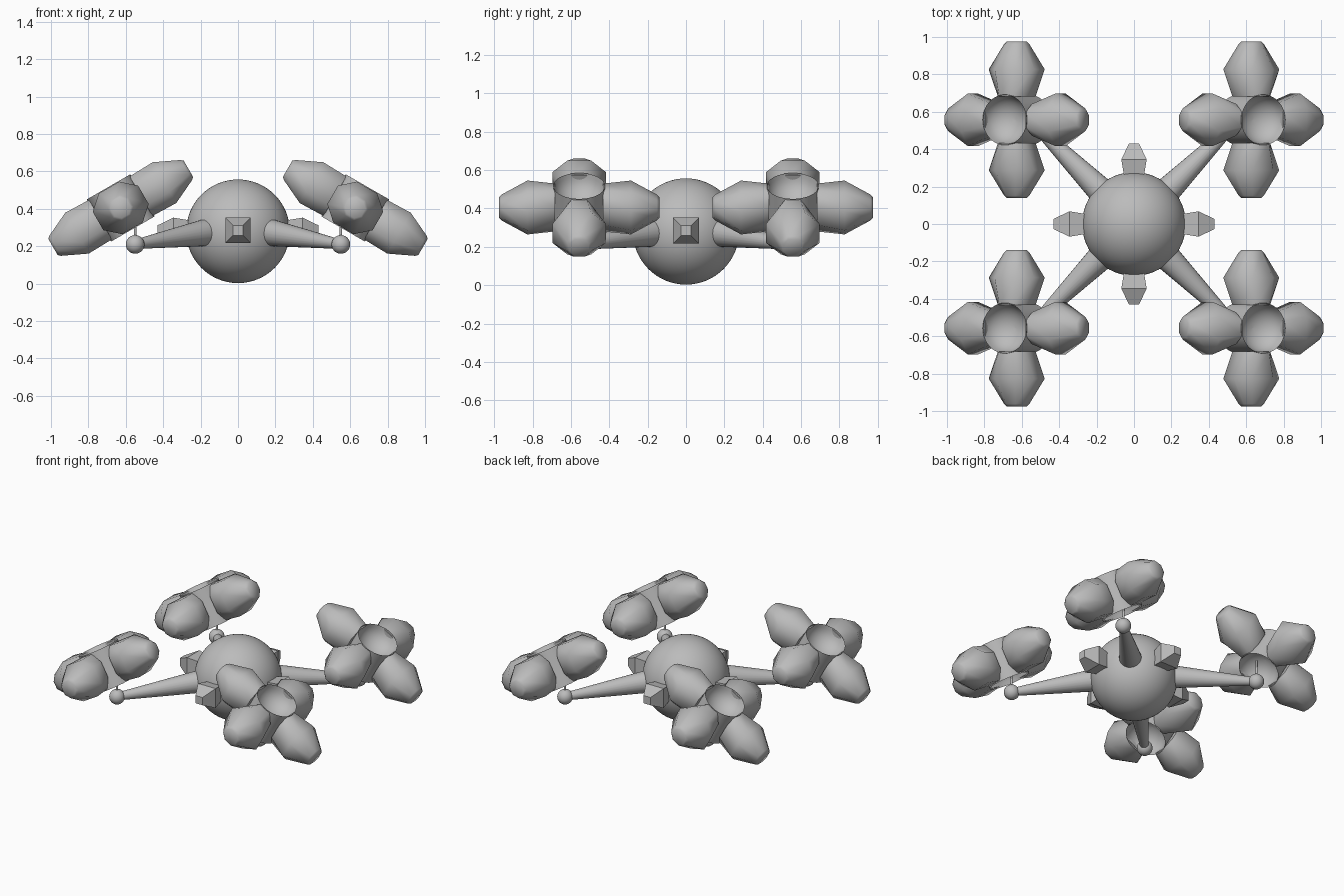
import bpy, math
from mathutils import Vector, Matrix

cube = bpy.data.objects.get("Cube")
if cube:
    bpy.data.objects.remove(cube, do_unlink=True)

grey = bpy.data.materials.new("plain grey")
grey.use_nodes = True
grey.diffuse_color = (0.5, 0.5, 0.5, 1)
grey.node_tree.nodes["Principled BSDF"].inputs["Base Color"].default_value = (0.5, 0.5, 0.5, 1)


def finish(obj, name, angle):
    obj.name = obj.data.name = name
    obj.data.materials.clear()
    obj.data.materials.append(grey)
    bpy.ops.object.select_all(action='DESELECT')
    obj.select_set(True)
    bpy.context.view_layer.objects.active = obj
    if angle:
        bpy.ops.object.shade_smooth_by_angle(angle=math.radians(angle))
    return obj


def ball(name, centre, radius, segments):
    bpy.ops.mesh.primitive_uv_sphere_add(segments=segments, ring_count=segments // 2,
                                         radius=radius, location=centre)
    return finish(bpy.context.object, name, 40)


def rod(name, a, b, ra, rb, sides=24):
    a, b = Vector(a), Vector(b)
    bpy.ops.mesh.primitive_cone_add(vertices=sides, radius1=ra, radius2=rb,
                                    depth=(b - a).length, location=(a + b) / 2,
                                    rotation=(b - a).to_track_quat('Z', 'Y').to_euler())
    return finish(bpy.context.object, name, 40)


def loft(name, rings, matrix, angle, caps=True):
    """Skin a list of equally sized point rings."""
    n = len(rings[0])
    faces = [(i * n + j, i * n + (j + 1) % n, (i + 1) * n + (j + 1) % n, (i + 1) * n + j)
             for i in range(len(rings) - 1) for j in range(n)]
    if caps:
        faces += [tuple(reversed(range(n))), tuple(range((len(rings) - 1) * n, len(rings) * n))]
    mesh = bpy.data.meshes.new(name)
    mesh.from_pydata([p for ring in rings for p in ring], [], faces)
    obj = bpy.data.objects.new(name, mesh)
    bpy.context.collection.objects.link(obj)
    obj.matrix_world = matrix
    return finish(obj, name, angle)


def circle(radius, z, sides=40):
    return [(radius * math.cos(math.tau * k / sides), radius * math.sin(math.tau * k / sides), z)
            for k in range(sides)]


def octagon(x, a, b):
    """Chamfered rectangle with half sizes a (y) and b (z)."""
    c = 0.45
    return [(x, a * u, b * v) for u, v in ((1, -c), (1, c), (c, 1), (-c, 1),
                                           (-1, c), (-1, -c), (-c, -1), (c, -1))]


def square(x, h):
    return [(x, -h, -h), (x, h, -h), (x, h, h), (x, -h, h)]


# Central sphere
ball("body", (0, 0, 0.28), 0.277, 64)

# Four blunt spikes around the equator
for k, side in enumerate(("left", "back", "right", "front")):
    turn = Matrix.Translation((0, 0, 0.285)) @ Matrix.Rotation(k * math.pi / 2, 4, 'Z')
    loft(side + "_spike", [square(0.24, 0.05), square(0.345, 0.068), square(0.43, 0.027)], turn, 0)

# Four arms, each carrying a tilted rotor
for sx, xname in ((1, "left"), (-1, "right")):
    for sy, yname in ((-1, "front"), (1, "back")):
        tag = f"{yname}_{xname}_"
        rod(tag + "arm", (sx * 0.13, sy * 0.13, 0.28), (sx * 0.54, sy * 0.54, 0.212), 0.078, 0.026)
        ball(tag + "joint", (sx * 0.55, sy * 0.55, 0.21), 0.05, 24)
        rod(tag + "pin", (sx * 0.55, sy * 0.55, 0.21), (sx * 0.55, sy * 0.555, 0.36), 0.007, 0.007, 12)

        # Hub: short tube hollowed by a dish at both ends
        place = (Matrix.Translation((sx * 0.627, sy * 0.557, 0.405))
                 @ Matrix.Rotation(sx * math.radians(30), 4, 'Y'))
        dish = [circle(0.132 * math.sin(t), 0.13 - 0.115 * math.cos(t))
                for t in (math.pi / 2 * i / 8 + 0.001 for i in range(8))]
        lower = [[(x, y, -z) for x, y, z in ring] for ring in dish]
        profile = lower + [circle(0.135, -0.13), circle(0.135, 0.13)] + dish[::-1]
        loft(tag + "hub", profile, place, 50)

        # Four stubby blades that swell and then taper to a blunt tip
        for k in range(4):
            rings = [octagon(0.125, 0.085, 0.122), octagon(0.27, 0.14, 0.126),
                     octagon(0.405, 0.062, 0.062), octagon(0.418, 0.05, 0.05)]
            loft(f"{tag}blade_{k + 1}", rings, place @ Matrix.Rotation(k * math.pi / 2, 4, 'Z'), 50)
